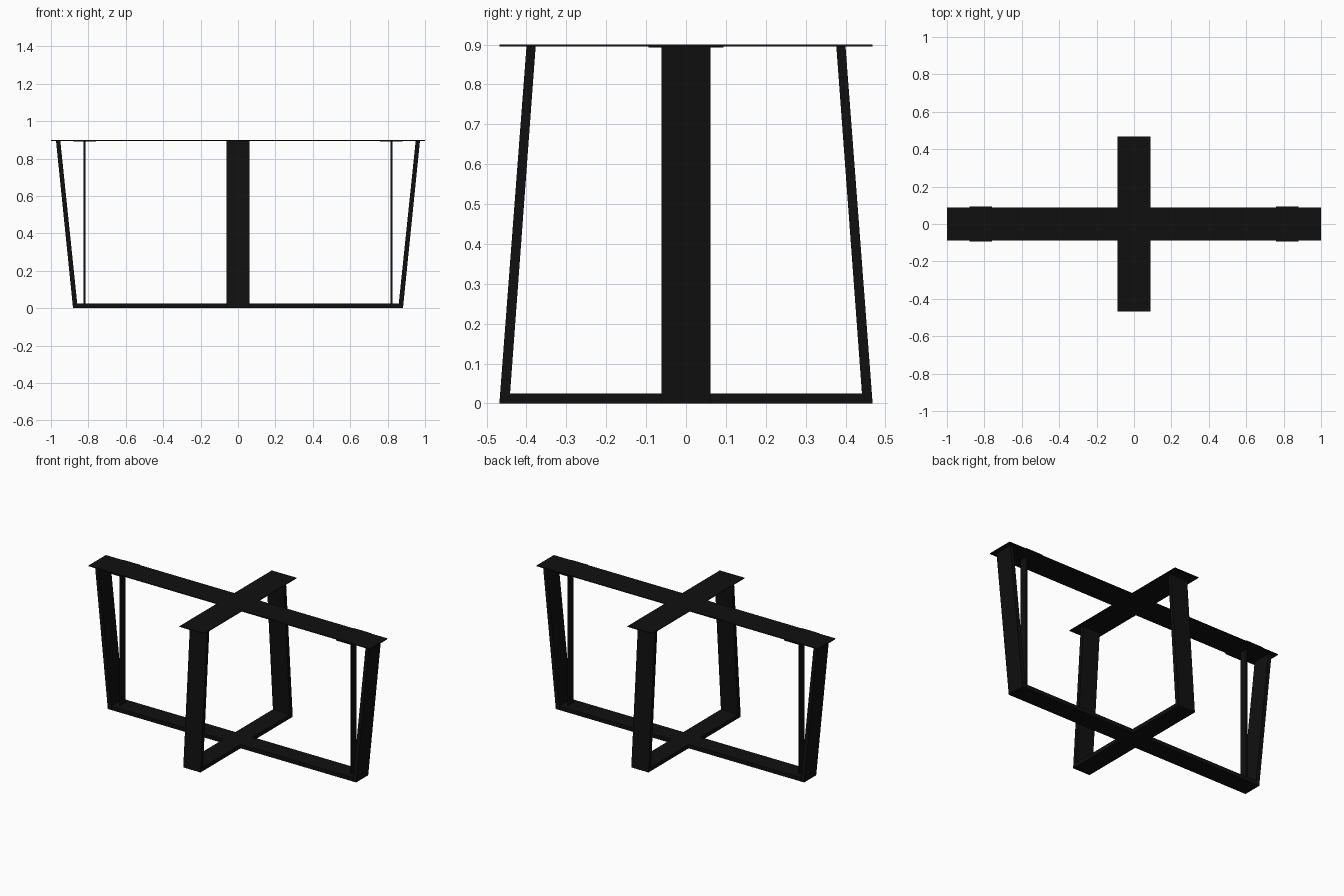
import bpy, bmesh

if "Cube" in bpy.data.objects:
    bpy.data.objects.remove(bpy.data.objects["Cube"])

black = bpy.data.materials.new("black_steel")
black.diffuse_color = (0.005, 0.005, 0.005, 1)
black.use_nodes = True
black.node_tree.nodes["Principled BSDF"].inputs["Base Color"].default_value = black.diffuse_color


def prism(name, profile, width, along_y=False):
    """Extrude a (run, z) profile symmetrically across its frame plane."""
    bm = bmesh.new()

    def place(r, z, w):
        return (-w, r, z) if along_y else (r, w, z)
    f = bm.faces.new([bm.verts.new(place(r, z, -width / 2)) for r, z in profile])
    ext = bmesh.ops.extrude_face_region(bm, geom=[f])
    move = place(0, 0, width)
    bmesh.ops.translate(bm, vec=move, verts=[v for v in ext["geom"]
                                             if isinstance(v, bmesh.types.BMVert)])
    bmesh.ops.recalc_face_normals(bm, faces=bm.faces)
    me = bpy.data.meshes.new(name)
    bm.to_mesh(me)
    bm.free()
    me.materials.append(black)
    ob = bpy.data.objects.new(name, me)
    bpy.context.collection.objects.link(ob)
    return ob


def rect(r0, r1, z0, z1):
    return [(r0, z0), (r1, z0), (r1, z1), (r0, z1)]


T, TOP, H = 0.025, 0.895, 0.9

# Two crossing frames: name, foot reach, leg top reach, plate reach, direction
for name, foot, head, plate, along_y in (("long", 0.882, 0.973, 1.0, False),
                                         ("cross", 0.468, 0.4, 0.468, True)):
    prism(name + "_floor_bar", rect(-foot + T, foot - T, 0, T), 0.122, along_y)
    prism(name + "_top_plate", rect(-plate, plate, TOP, H), 0.175, along_y)
    for side, s in (("left", -1), ("right", 1)):
        # Sloping leg with flat-cut ends
        leg = [(foot - T, 0), (foot, 0), (head, TOP), (head - T + 0.002, TOP)]
        prism(f"{name}_{side}_leg", [(s * r, z) for r, z in leg], 0.122, along_y)

# Slim upright rods with their small mounting plates
for side, s in (("left", -1), ("right", 1)):
    x = s * 0.82
    prism(side + "_upright", rect(x - 0.005, x + 0.005, T, TOP), 0.05)
    prism(side + "_mounting_plate", rect(x - 0.06, x + 0.06, TOP - 0.003, H - 0.001), 0.187)
